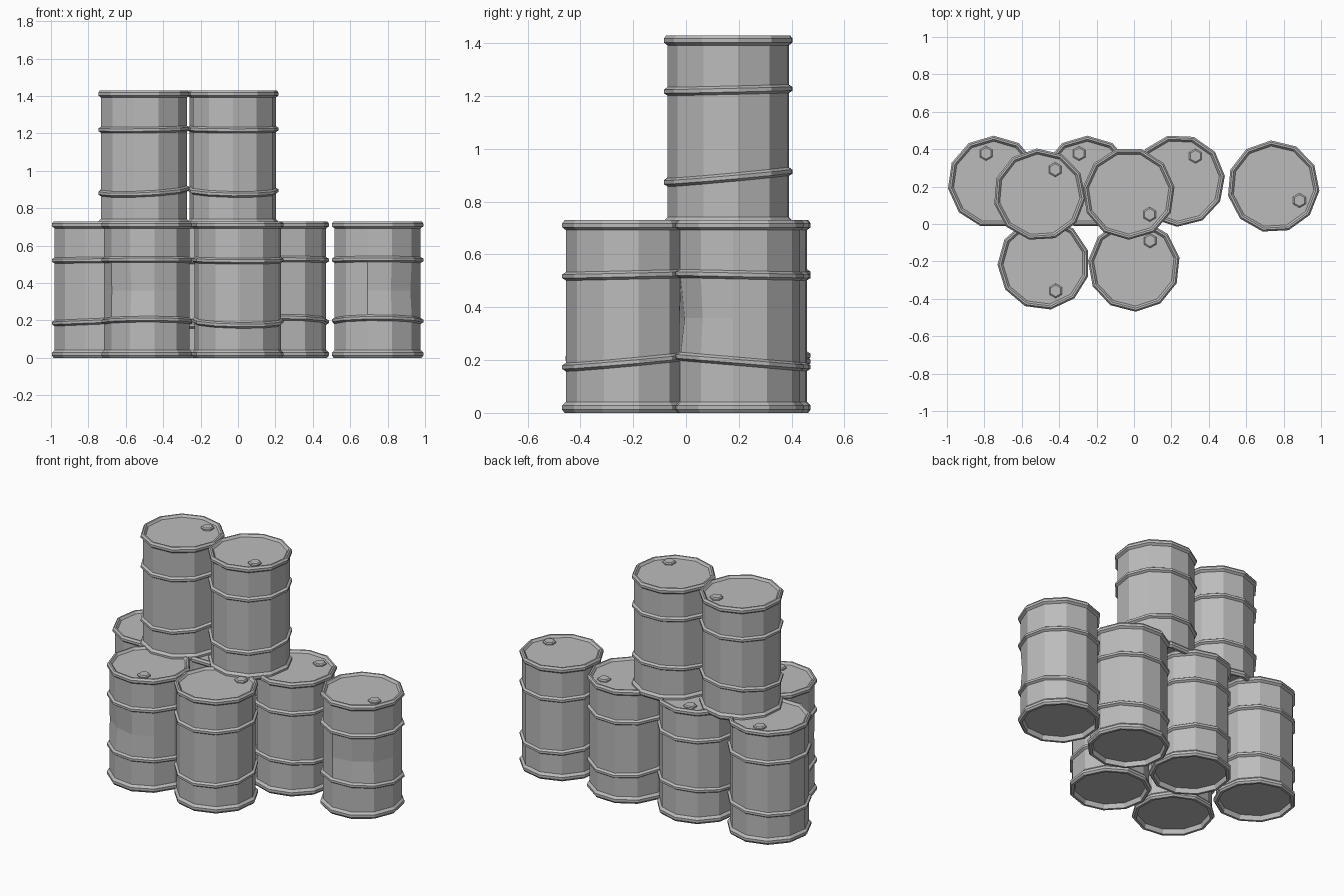
import bpy, bmesh
from math import sin, cos, radians, tau
from mathutils import Vector

cube = bpy.data.objects.get("Cube")
if cube:
    bpy.data.objects.remove(cube)

steel = bpy.data.materials.new("grey_steel")
steel.use_nodes = True
grey = (0.5, 0.5, 0.5, 1)
steel.diffuse_color = grey
steel.node_tree.nodes["Principled BSDF"].inputs["Base Color"].default_value = grey

SIDES = 11
RIM, BODY = 0.247, 0.233


def hoop(z, tilt):
    """Profile points of a raised hoop: radius, height, tilt amount."""
    return [(BODY, z - 0.016, tilt), (RIM, z - 0.007, tilt),
            (RIM, z + 0.007, tilt), (BODY, z + 0.016, tilt)]


# Underside recess, bottom rim, wall with two hoops, top rim, lid recess
PROFILE = ([(0.215, 0.03, 0), (0.222, 0, 0), (0.238, 0, 0), (RIM, 0.012, 0),
            (RIM, 0.028, 0), (BODY, 0.042, 0)]
           + hoop(0.195, 1) + [(BODY, 0.36, 0)] + hoop(0.523, 0.25)
           + [(BODY, 0.692, 0), (RIM, 0.703, 0), (RIM, 0.718, 0),
              (0.238, 0.73, 0), (0.228, 0.73, 0), (0.217, 0.716, 0)])


def lathe(name, profile, sides, phase, place, low=0, lean=0, dent=None):
    """Spin a closed profile; hoops lean down towards angle low."""
    bm = bmesh.new()
    rings = []
    for r, z, tilt in profile:
        ring = []
        for i in range(sides):
            a = radians(phase) + tau * i / sides
            rad = r
            # Knock the middle of the wall in around the dent direction
            if dent is not None and z == 0.36:
                rad -= 0.018 * max(0, cos(a - radians(dent))) ** 8
            dz = -lean * tilt * cos(a - radians(low))
            ring.append(bm.verts.new((rad * cos(a), rad * sin(a), z + dz)))
        rings.append(ring)
    for lower, upper in zip(rings, rings[1:]):
        for i in range(sides):
            j = (i + 1) % sides
            bm.faces.new((lower[i], lower[j], upper[j], upper[i]))
    bm.faces.new(rings[0][::-1])
    bm.faces.new(rings[-1])
    bmesh.ops.recalc_face_normals(bm, faces=bm.faces)
    mesh = bpy.data.meshes.new(name)
    bm.to_mesh(mesh)
    bm.free()
    mesh.materials.append(steel)
    obj = bpy.data.objects.new(name, mesh)
    obj.location = place
    bpy.context.collection.objects.link(obj)
    return obj


def barrel(name, x, y, z, phase, plug, low, lean=0.022, dent=None):
    lathe(name, PROFILE, SIDES, phase, (x, y, z), low, lean, dent)
    # Hexagonal filler plug on the lid
    a = radians(plug)
    spot = Vector((x + 0.158 * cos(a), y + 0.158 * sin(a), z + 0.714))
    lathe(name + "_plug", [(0.039, 0, 0), (0.039, 0.01, 0), (0.031, 0.016, 0)],
          6, 30, spot)


# Back row on the ground
barrel("barrel_back_right", -0.75, 0.225, 0, 90, 105, 180, 0.01)
barrel("barrel_back_middle", -0.25, 0.225, 0, 90, 106, -90)
barrel("barrel_back_left", 0.24, 0.232, 0, 104, 56, 90)
barrel("barrel_far_left", 0.745, 0.2, 0, 93, -28, 90, 0.02, -60)
# Front row on the ground
barrel("barrel_front_right", -0.483, -0.213, 0, -81, -66, 90, 0.012, -110)
barrel("barrel_front_left", 0, -0.222, 0, -88, 57, -80)
# Two stacked on top
barrel("barrel_top_right", -0.505, 0.157, 0.7, -103, 58, -120)
barrel("barrel_top_left", -0.028, 0.163, 0.7, -90, -45, -80)
